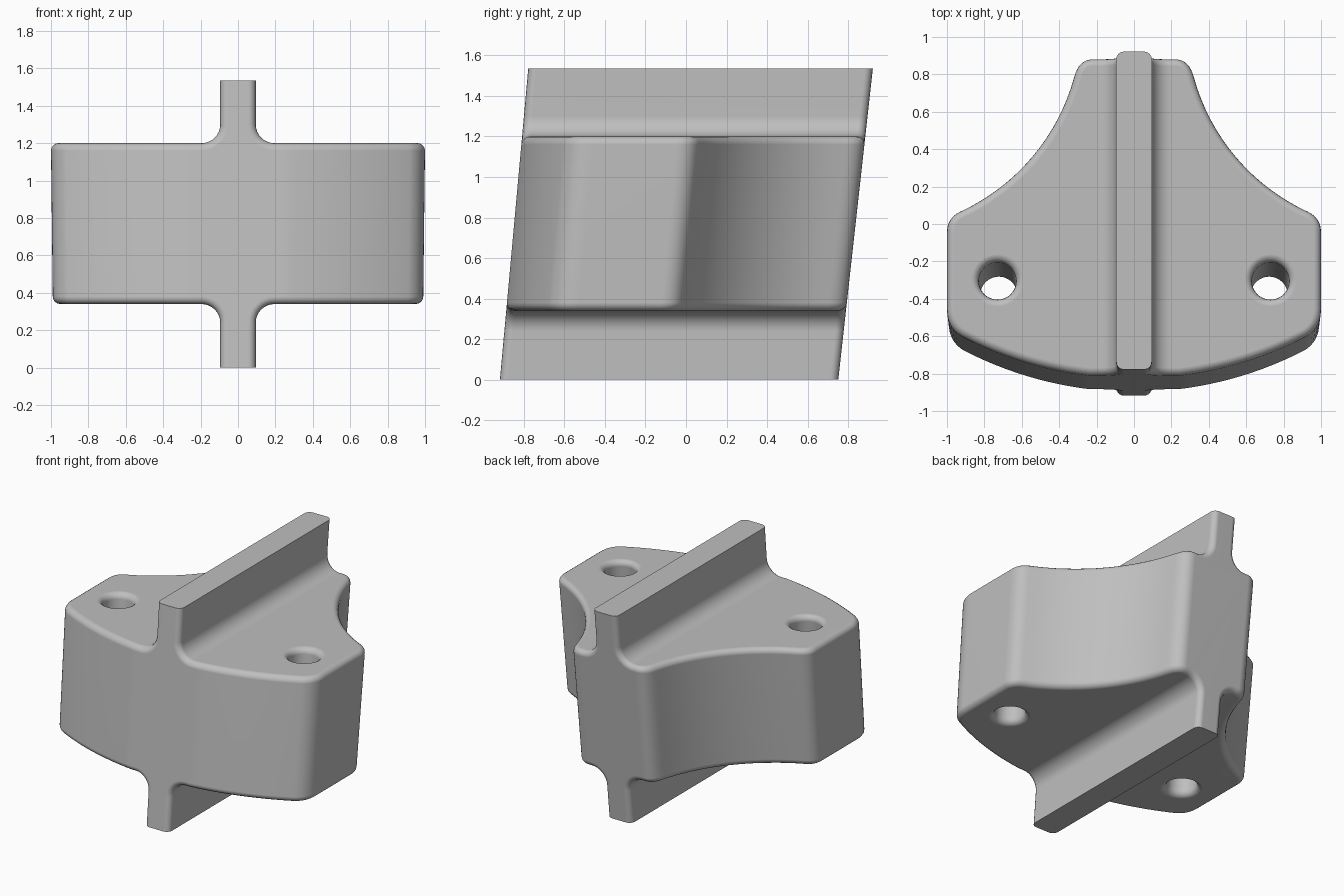
import bpy
import bmesh
from math import sin, cos, pi, radians, sqrt
from mathutils import Vector

if "Cube" in bpy.data.objects:
    bpy.data.objects.remove(bpy.data.objects["Cube"])

HEIGHT, LOW, HIGH = 1.535, 0.34, 1.2      # rib height, plate underside, plate top
RIB, FILLET, ROUND = 0.095, 0.1, 0.04     # rib half width, fillet and edge radii


def lean(x, y, z):
    """Slant and slight taper shared by the walls and the holes."""
    s = 0.986 + 0.0118 * z
    return x * s, y * s - 0.1215 + 0.1006 * z, z


def loft(name, start, end):
    """Solid between two matching loops."""
    bm = bmesh.new()
    a = [bm.verts.new(p) for p in start]
    b = [bm.verts.new(p) for p in end]
    bm.faces.new(a)
    bm.faces.new(b)
    n = len(a)
    for i in range(n):
        j = (i + 1) % n
        bm.faces.new((a[i], a[j], b[j], b[i]))
    bmesh.ops.recalc_face_normals(bm, faces=bm.faces)
    mesh = bpy.data.meshes.new(name)
    bm.to_mesh(mesh)
    bm.free()
    obj = bpy.data.objects.new(name, mesh)
    bpy.context.collection.objects.link(obj)
    return obj


def corner(p, c, q, n=8):
    """Rounded corner from p to q around the sharp point c."""
    p, c, q = Vector(p), Vector(c), Vector(q)
    return [p * (1 - t) ** 2 + c * 2 * t * (1 - t) + q * t * t
            for t in (i / n for i in range(n + 1))]


def hollow_arc(p, q, half_angle, n=16):
    """Circular arc from p to q bulging to the left of travel."""
    p, q = Vector(p), Vector(q)
    mid, chord = (p + q) / 2, q - p
    side = Vector((-chord.y, chord.x)).normalized()
    r = chord.length / 2 / sin(half_angle)
    centre = mid - side * r * cos(half_angle)
    out = []
    for i in range(1, n):
        a = half_angle * (2 * i / n - 1)
        out.append(centre + r * (side * cos(a) + chord.normalized() * sin(a)))
    return out


def apply(obj):
    bpy.context.view_layer.objects.active = obj
    for m in list(obj.modifiers):
        bpy.ops.object.modifier_apply(modifier=m.name)


def boolean(obj, tool, operation):
    m = obj.modifiers.new("boolean", 'BOOLEAN')
    m.operation, m.solver, m.object = operation, 'EXACT', tool
    apply(obj)
    bpy.data.objects.remove(tool)


# Plan outline: bowed front, straight sides, hollow flanks, narrow flat back
def bow(x):
    return -0.822 + 2 - sqrt(4 - x * x)


xs = [0.24 + 0.68 * i / 12 for i in range(12)]
flank, neck = (0.93, 0.07), (0.32, 0.79)
half = [Vector((x, bow(x))) for x in xs]
half += corner((0.92, bow(0.92)), (1, -0.55), (1, -0.45))
half += corner((1, -0.04), (1, 0.037), flank)
half += hollow_arc(flank, neck, radians(25))
half += corner(neck, (0.295, 0.885), (0.22, 0.885))
plan = [(p.x, p.y) for p in half] + [(-p.x, p.y) for p in reversed(half)]
walls = loft("walls", [lean(x, y, -0.2) for x, y in plan],
             [lean(x, y, 1.8) for x, y in plan])

# Front profile: thick plate with a rib above and below, filleted at the roots
arc = [(RIB + FILLET - FILLET * sin(a), FILLET - FILLET * cos(a))
       for a in (pi / 2 * i / 8 for i in range(9))]
quarter = [(1.3, 0)] + arc + [(RIB, 0.8)]
right = [(x, LOW - d) for x, d in reversed(quarter)] + [(x, HIGH + d) for x, d in quarter]
profile = right + [(-x, z) for x, z in reversed(right)]
body = loft("ribbed_plate", [(x, -1.3, z) for x, z in profile],
            [(x, 1.3, z) for x, z in profile])
boolean(body, walls, 'INTERSECT')

# Slanted mounting holes
for side in (-1, 1):
    ring = [(side * 0.73 + 0.1 * cos(a), -0.3 + 0.1 * sin(a))
            for a in (2 * pi * i / 32 for i in range(32))]
    hole = loft("hole_cutter", [lean(x, y, 0.1) for x, y in ring],
                [lean(x, y, 1.5) for x, y in ring])
    boolean(body, hole, 'DIFFERENCE')

# Rounded edges
bevel = body.modifiers.new("bevel", 'BEVEL')
bevel.width, bevel.segments = ROUND, 4
bevel.limit_method, bevel.angle_limit = 'ANGLE', radians(50)
bevel.use_clamp_overlap = False
apply(body)

# Trim the rib square at the bottom and the top
bm = bmesh.new()
bm.from_mesh(body.data)
for z, direction in ((0, -1), (HEIGHT, 1)):
    bmesh.ops.bisect_plane(bm, geom=bm.verts[:] + bm.edges[:] + bm.faces[:],
                           plane_co=(0, 0, z), plane_no=(0, 0, direction),
                           clear_outer=True)
    rim = [e for e in bm.edges if e.is_boundary]
    bmesh.ops.holes_fill(bm, edges=rim, sides=0)
bmesh.ops.recalc_face_normals(bm, faces=bm.faces)
bm.to_mesh(body.data)
bm.free()

# Material and shading
grey = bpy.data.materials.new("plain_grey")
grey.use_nodes = True
colour = (0.52, 0.52, 0.52, 1)
grey.diffuse_color = colour
grey.node_tree.nodes["Principled BSDF"].inputs["Base Color"].default_value = colour
body.data.materials.clear()
body.data.materials.append(grey)
for o in bpy.context.selected_objects:
    o.select_set(False)
body.select_set(True)
bpy.context.view_layer.objects.active = body
bpy.ops.object.shade_smooth_by_angle(angle=radians(35))
weighted = body.modifiers.new("weighted_normals", 'WEIGHTED_NORMAL')
weighted.keep_sharp = True
